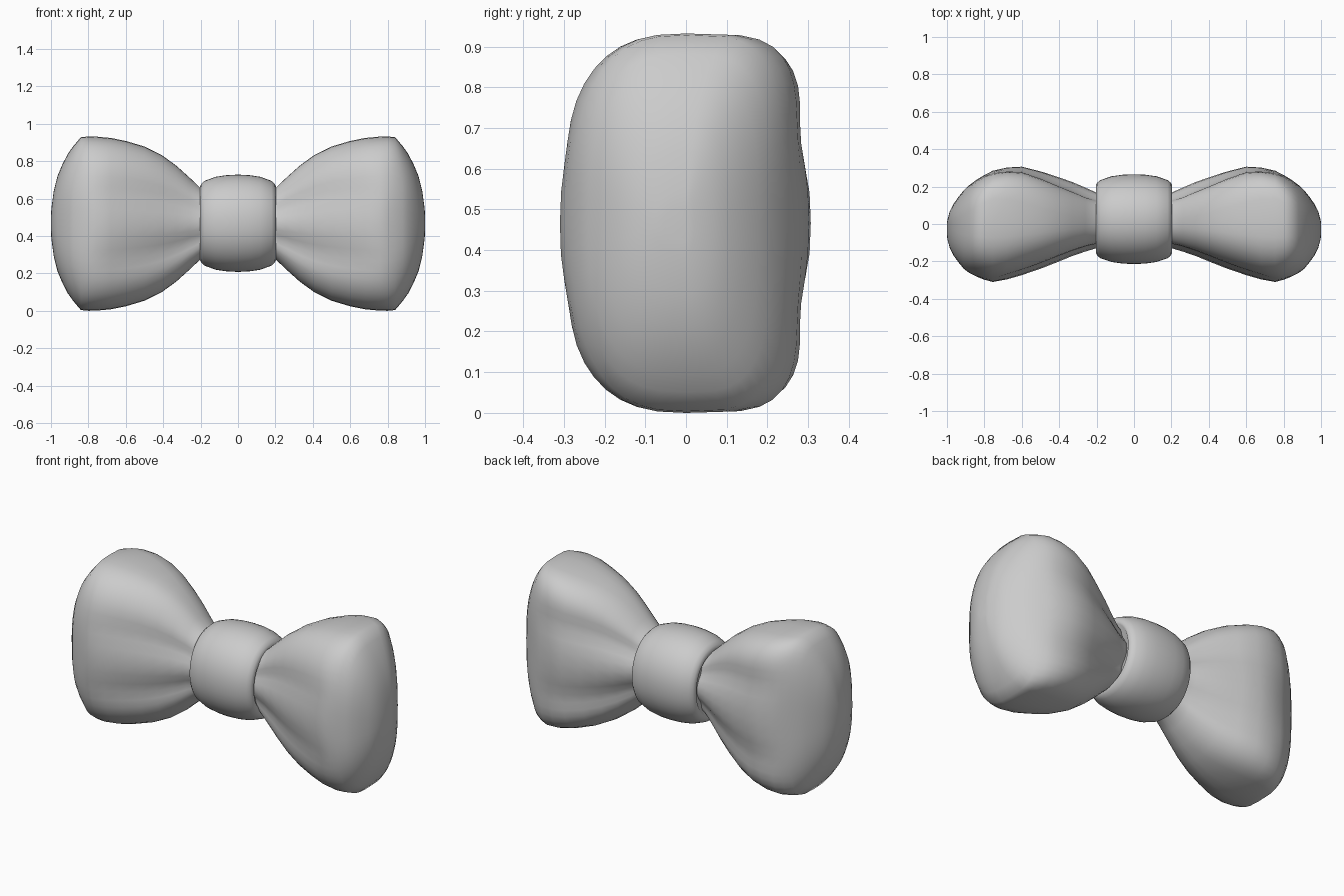
import bpy, bmesh, math

CZ = 0.466  # height of the bow's centre line
N = 48


def spow(v, p):
    return math.copysign(abs(v) ** p, v)


def bump(d, c, w):
    return math.exp(-((d - c) / w) ** 2)


def loft(name, rings):
    """Skin a list of vertex rings and close both ends."""
    bm = bmesh.new()
    rows = [[bm.verts.new(p) for p in r] for r in rings]
    for a, b in zip(rows, rows[1:]):
        for i in range(N):
            j = (i + 1) % N
            bm.faces.new((a[i], a[j], b[j], b[i]))
    bm.faces.new(rows[0])
    bm.faces.new(rows[-1])
    bmesh.ops.recalc_face_normals(bm, faces=bm.faces)
    me = bpy.data.meshes.new(name)
    bm.to_mesh(me)
    bm.free()
    ob = bpy.data.objects.new(name, me)
    bpy.context.collection.objects.link(ob)
    for p in me.polygons:
        p.use_smooth = True
    return ob


def lobe_ring(x, hz, front, back, pf, pb, fold):
    """Rounded-box section with pleats pressed into the front and back."""
    ring = []
    for i in range(N):
        a = 2 * math.pi * i / N
        s = spow(math.sin(a), 0.88)
        if math.cos(a) < 0:
            groove = bump(s, -0.42, 0.2) + 0.8 * bump(s, 0.38, 0.2)
            y = -front * max(0, 1 - abs(s) ** pf) ** (1 / pf)
        else:
            groove = bump(s, -0.48, 0.22) + bump(s, 0.48, 0.22)
            y = back * max(0, 1 - abs(s) ** pb) ** (1 / pb)
        if abs(math.cos(a)) < 1e-6:
            y = 0.0
        ring.append((x, y * (1 - fold * groove), CZ + hz * s))
    return ring


# Puffed loop: x, half height, front, back, front and back squareness, pleat depth
stations = [
    (0.14, 0.165, 0.12, 0.15, 2.1, 2.1, 0.12),
    (0.20, 0.190, 0.13, 0.168, 2.1, 2.1, 0.15),
    (0.26, 0.247, 0.148, 0.195, 2.2, 2.2, 0.18),
    (0.33, 0.310, 0.172, 0.225, 2.3, 2.4, 0.16),
    (0.41, 0.368, 0.205, 0.253, 2.4, 2.7, 0.14),
    (0.50, 0.412, 0.240, 0.282, 2.5, 3.2, 0.11),
    (0.60, 0.442, 0.274, 0.307, 2.6, 3.7, 0.08),
    (0.68, 0.458, 0.297, 0.302, 2.7, 4.2, 0.06),
    (0.755, 0.465, 0.310, 0.285, 2.7, 4.5, 0.03),
    # domed outer end
    (0.80, 0.466, 0.298, 0.262, 2.7, 4.2, 0.01),
    (0.84, 0.462, 0.282, 0.238, 2.7, 3.8, 0),
    (0.88, 0.415, 0.262, 0.208, 2.7, 3.4, 0),
    (0.91, 0.373, 0.240, 0.180, 2.7, 3.0, 0),
    (0.94, 0.315, 0.203, 0.143, 2.7, 2.8, 0),
    (0.965, 0.255, 0.168, 0.107, 2.6, 2.6, 0),
    (0.985, 0.175, 0.128, 0.068, 2.4, 2.4, 0),
    (0.998, 0.080, 0.080, 0.020, 2.2, 2.2, 0),
    (1.0, 0.040, 0.055, 0.004, 2.1, 2.1, 0),
]
lobes = loft("bow_loops", [lobe_ring(*s) for s in stations])
mirror = lobes.modifiers.new("mirror", 'MIRROR')
mirror.use_axis[0] = True

# Knot: swollen band wrapped round the middle
half = [(0.185, 0.62), (0.203, 0.70), (0.204, 0.75), (0.197, 0.81), (0.18, 0.87),
        (0.12, 0.955), (0.06, 0.99)]
profile = [(-x, r) for x, r in half] + [(0.0, 1.0)] + [(x, r) for x, r in reversed(half)]
knot_rings = []
for x, r in profile:
    knot_rings.append([(x, 0.026 + 0.24 * r * spow(math.cos(2 * math.pi * i / N), 0.95),
                        CZ + 0.002 + 0.26 * r * spow(math.sin(2 * math.pi * i / N), 0.95))
                       for i in range(N)])
loft("knot", knot_rings)
